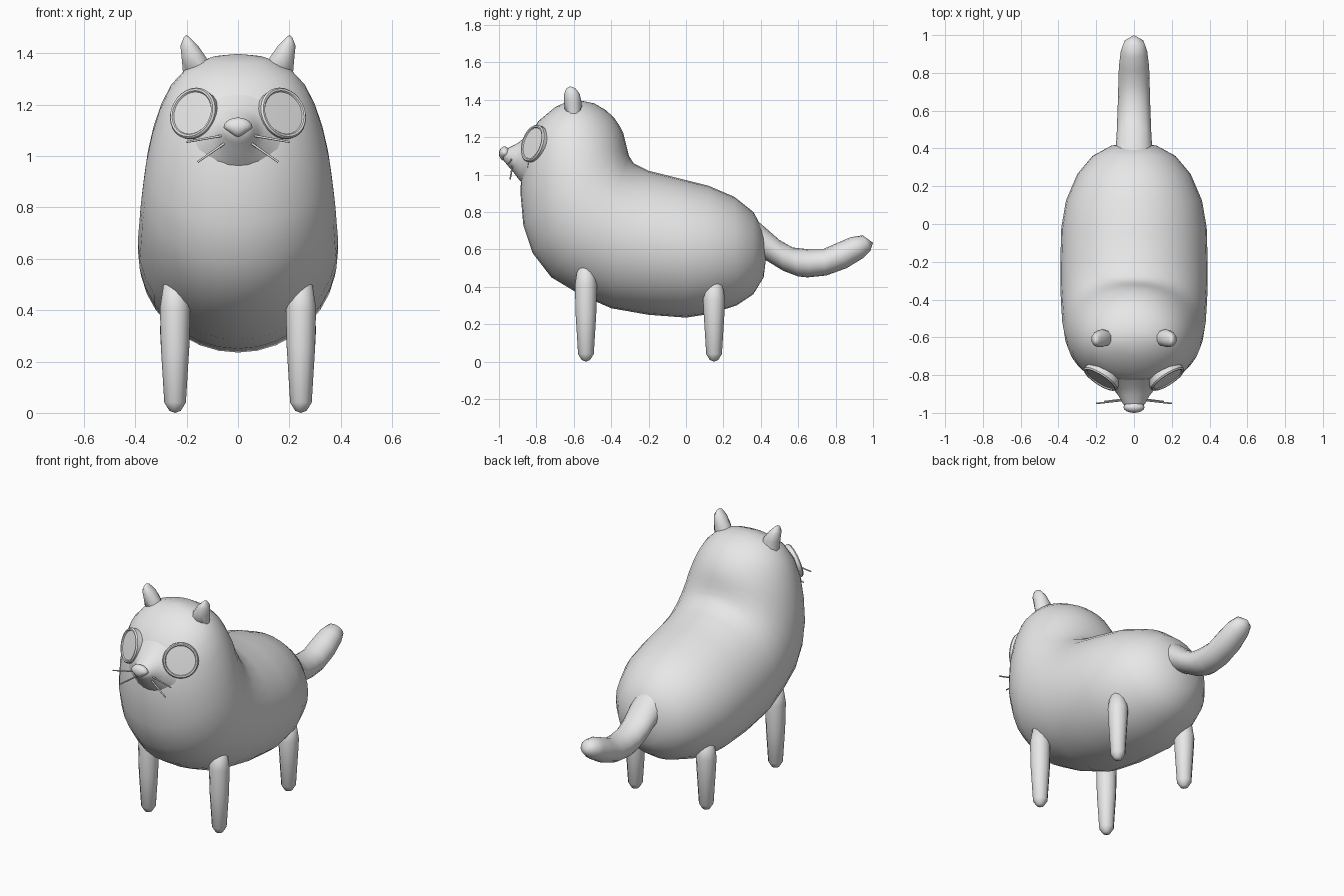
import bpy, bmesh, math
from mathutils import Vector

cube = bpy.data.objects.get("Cube")
if cube:
    bpy.data.objects.remove(cube, do_unlink=True)

# One plain coat colour
coat = bpy.data.materials.new("light_grey")
coat.use_nodes = True
coat.diffuse_color = (0.8, 0.8, 0.8, 1)
coat.node_tree.nodes["Principled BSDF"].inputs["Base Color"].default_value = (0.8, 0.8, 0.8, 1)


def finish(name, bm, angle=60):
    """Turn a bmesh into a smooth-shaded object."""
    bmesh.ops.recalc_face_normals(bm, faces=bm.faces)
    mesh = bpy.data.meshes.new(name)
    bm.to_mesh(mesh)
    bm.free()
    mesh.materials.append(coat)
    mesh.shade_smooth()
    mesh.set_sharp_from_angle(angle=math.radians(angle))
    obj = bpy.data.objects.new(name, mesh)
    bpy.context.collection.objects.link(obj)
    return obj


def skin(bm, loops, start, end):
    """Bridge vertex loops and close both ends with a fan to a point."""
    loops = [[bm.verts.new(p) for p in loop] for loop in loops]
    count = len(loops[0])
    for a, b in zip(loops, loops[1:]):
        for i in range(count):
            j = (i + 1) % count
            bm.faces.new((a[i], a[j], b[j], b[i]))
    for point, loop in ((start, loops[0]), (end, loops[-1])):
        tip = bm.verts.new(point)
        for i in range(count):
            bm.faces.new((tip, loop[i], loop[(i + 1) % count]))


def loft(name, rings, start, end, sides=16, angle=60):
    """Rings are (top y, top z, bottom y, bottom z, half width, centre x)."""
    loops = []
    for y1, z1, y2, z2, width, cx in rings:
        mid = Vector((cx, (y1 + y2) / 2, (z1 + z2) / 2))
        up = Vector((0, y1 - y2, z1 - z2)) / 2
        across = Vector((width, 0, 0))
        turns = [math.tau * i / sides for i in range(sides)]
        loops.append([mid + up * math.cos(t) + across * math.sin(t) for t in turns])
    bm = bmesh.new()
    skin(bm, loops, start, end)
    return finish(name, bm, angle)


def centred(rings):
    return [ring + (0,) for ring in rings]


# Body and head: rings fan from the rump, round the chest, to the crown
body_rings = [
    (.415, .70, .415, .45, .12), (.36, .80, .36, .36, .22),
    (.26, .88, .27, .30, .30), (.12, .94, .13, .255, .36),
    (-.04, .98, 0, .235, .385), (-.2, 1.02, -.2, .25, .39),
    (-.28, 1.06, -.4, .285, .39), (-.305, 1.10, -.57, .36, .385),
    (-.315, 1.14, -.72, .45, .38), (-.325, 1.18, -.82, .58, .37),
    (-.335, 1.22, -.87, .73, .357), (-.355, 1.26, -.885, .90, .335),
    (-.385, 1.305, -.88, 1.05, .305), (-.43, 1.345, -.85, 1.18, .265),
    (-.49, 1.38, -.79, 1.285, .205), (-.56, 1.395, -.70, 1.36, .115),
]
loft("body", centred(body_rings), (0, .43, .57), (0, -.62, 1.398), 32, 80)

# Tail: dips behind the rump, then curls up
tail_rings = [
    (.36, .77, .34, .56, .1), (.42, .72, .43, .54, .095),
    (.5, .65, .52, .485, .09), (.57, .61, .60, .455, .088),
    (.66, .6, .65, .45, .085), (.73, .6, .75, .46, .083),
    (.81, .635, .86, .50, .08), (.88, .665, .95, .555, .07),
    (.945, .675, .985, .59, .052),
]
loft("tail", centred(tail_rings), (0, .32, .66), (0, 1, .635), 16, 80)

# Muzzle: flares into the face
muzzle_rings = [
    (-.82, 1.24, -.86, .94, .17), (-.865, 1.195, -.895, .975, .105),
    (-.905, 1.165, -.925, 1.015, .078), (-.945, 1.145, -.955, 1.05, .06),
    (-.97, 1.13, -.975, 1.075, .04),
]
loft("muzzle", centred(muzzle_rings), (0, -.75, 1.09), (0, -.98, 1.1), 20, 80)

# Nose: rounded above, pointed below
bm = bmesh.new()
bmesh.ops.create_uvsphere(bm, u_segments=16, v_segments=10, radius=1)
for v in bm.verts:
    taper = 1 if v.co.z > 0 else 1 + v.co.z * .6
    v.co = (v.co.x * .056 * taper, v.co.y * .03 - .97, v.co.z * .038 + 1.112)
finish("nose", bm)


def leg(name, x, y, height):
    shape = [(.008, .022), (.04, .042), (.25, .055), (height - .09, .059), (height, .045)]
    rings = [(y + r, z, y - r, z, r, x) for z, r in shape]
    loft(name, rings, (x, y, 0), (x, y, height + .02), 12)


def ear(name, s):
    # Each entry: centre x, height, half width, half depth, front lean
    shape = [(.155, 1.32, .062, .045, -.6), (.172, 1.385, .05, .047, -.605),
             (.19, 1.43, .036, .042, -.61), (.199, 1.46, .014, .025, -.615)]
    rings = [(y + d, z, y - d, z, w, s * x) for x, z, w, d, y in shape]
    loft(name, rings, (s * .15, -.6, 1.3), (s * .2, -.617, 1.472), 10)


def eye(name, s):
    # Turned disc with a raised rim
    profile = [(.1, -.03), (.103, .002), (.097, .01), (.089, .009), (.085, .003)]
    turns = [math.tau * i / 28 for i in range(28)]
    bm = bmesh.new()
    loops = [[(r * math.cos(t), r * math.sin(t), h) for t in turns] for r, h in profile]
    skin(bm, loops, (0, 0, -.03), (0, 0, .006))
    obj = finish(name, bm, 40)
    facing = Vector((s * .53, -.82, .28))
    obj.rotation_euler = facing.to_track_quat("Z", "Y").to_euler()
    obj.location = (s * .176, -.818, 1.167)


def whisker(name, start, end):
    start, end = Vector(start), Vector(end)
    bm = bmesh.new()
    bmesh.ops.create_cone(bm, cap_ends=True, segments=8, radius1=.005, radius2=.004,
                          depth=(end - start).length)
    obj = finish(name, bm)
    obj.rotation_euler = (end - start).to_track_quat("Z", "Y").to_euler()
    obj.location = (start + end) / 2


# Paired parts
for side, s in (("left", 1), ("right", -1)):
    leg(side + "_front_leg", s * .245, -.535, .5)
    leg(side + "_rear_leg", s * .245, .15, .42)
    ear(side + "_ear", s)
    eye(side + "_eye", s)
    whisker(side + "_upper_whisker", (s * .03, -.93, 1.085), (s * .2, -.95, 1.055))
    whisker(side + "_lower_whisker", (s * .03, -.925, 1.065), (s * .157, -.94, .977))
